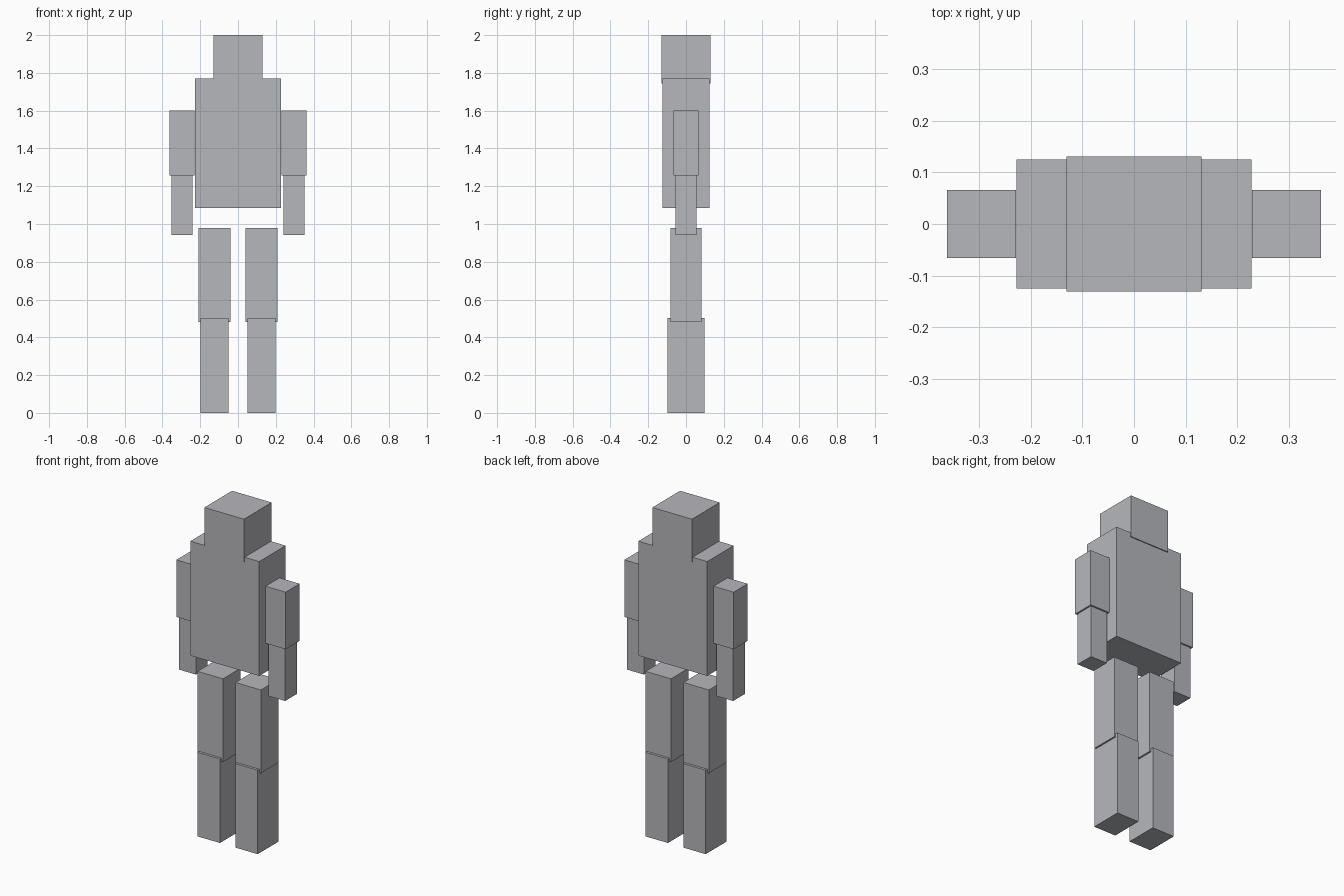
import bpy

if "Cube" in bpy.data.objects:
    bpy.data.objects.remove(bpy.data.objects["Cube"])

grey = bpy.data.materials.new("light_grey")
grey.diffuse_color = (0.47, 0.475, 0.50, 1.0)
grey.use_nodes = True
grey.node_tree.nodes["Principled BSDF"].inputs["Base Color"].default_value = grey.diffuse_color


def box(name, x0, x1, half_depth, z0, z1):
    """Box between x0..x1 and z0..z1, centred on y = 0."""
    bpy.ops.mesh.primitive_cube_add(size=1, location=((x0 + x1) / 2, 0, (z0 + z1) / 2))
    ob = bpy.context.object
    ob.name = name
    ob.scale = (x1 - x0, half_depth * 2, z1 - z0)
    bpy.ops.object.transform_apply(location=False, rotation=False, scale=True)
    ob.data.materials.append(grey)
    return ob


# Head and body
box("head", -0.131, 0.131, 0.131, 1.743, 2.0)
box("torso", -0.228, 0.228, 0.125, 1.085, 1.77)

# Limbs, one of each per side: inner x, outer x, half depth, bottom, top
limbs = {
    "upper_arm": (0.229, 0.362, 0.066, 1.258, 1.60),
    "forearm": (0.24, 0.352, 0.056, 0.942, 1.27),
    "thigh": (0.041, 0.209, 0.083, 0.482, 0.98),
    "shin": (0.051, 0.199, 0.098, 0.0, 0.503),
}
for part, (inner, outer, depth, z0, z1) in limbs.items():
    box("right_" + part, -outer, -inner, depth, z0, z1)
    box("left_" + part, inner, outer, depth, z0, z1)
